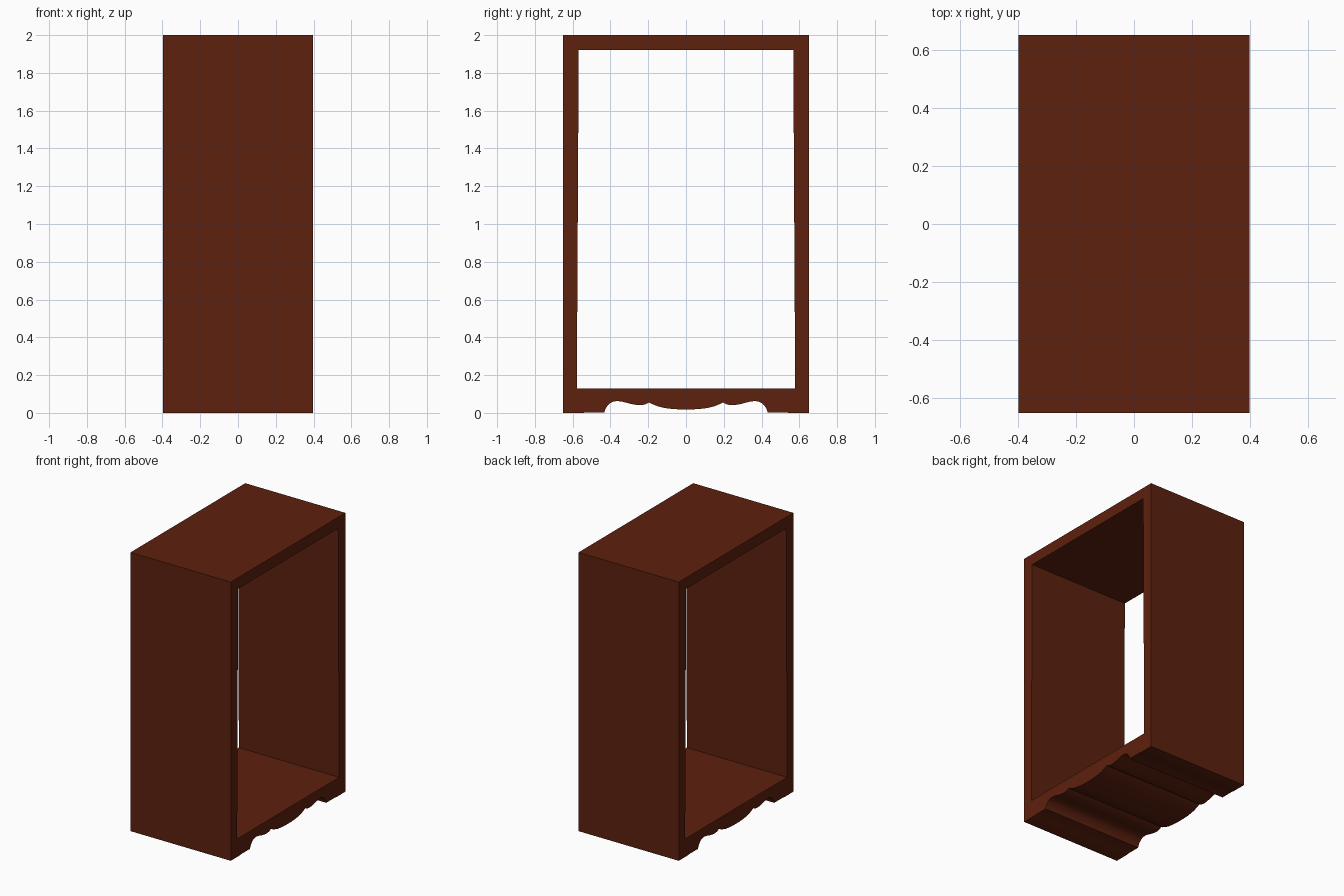
import bpy
import bmesh

if "Cube" in bpy.data.objects:
    bpy.data.objects.remove(bpy.data.objects["Cube"], do_unlink=True)

HALF_WIDTH, HALF_DEPTH, HEIGHT = 0.398, 0.65, 2.0
FLOOR, CEILING = 0.13, 1.92

# Dark red-brown wood
wood = bpy.data.materials.new("dark_wood")
wood.use_nodes = True
colour = (0.11, 0.0148, 0.0044, 1)
wood.diffuse_color = colour
wood.node_tree.nodes["Principled BSDF"].inputs["Base Color"].default_value = colour


def extrude_profile(name, profile):
    """Extrude a (y, z) outline across the full width."""
    bm = bmesh.new()
    face = bm.faces.new([bm.verts.new((-HALF_WIDTH, y, z)) for y, z in profile])
    result = bmesh.ops.extrude_face_region(bm, geom=[face])
    verts = [v for v in result["geom"] if isinstance(v, bmesh.types.BMVert)]
    bmesh.ops.translate(bm, verts=verts, vec=(2 * HALF_WIDTH, 0, 0))
    bmesh.ops.recalc_face_normals(bm, faces=bm.faces[:])
    mesh = bpy.data.meshes.new(name)
    bm.to_mesh(mesh)
    bm.free()
    mesh.materials.append(wood)
    obj = bpy.data.objects.new(name, mesh)
    bpy.context.collection.objects.link(obj)
    return obj


# Top panel
extrude_profile("top_panel", [(-HALF_DEPTH, CEILING), (HALF_DEPTH, CEILING),
                              (HALF_DEPTH, HEIGHT), (-HALF_DEPTH, HEIGHT)])

# Upright panels, slightly thinner towards the floor
for name, side in (("front_panel", -1), ("back_panel", 1)):
    extrude_profile(name, [(side * HALF_DEPTH, FLOOR), (side * HALF_DEPTH, CEILING),
                           (side * 0.568, CEILING), (side * 0.578, FLOOR)])

# Base with a scalloped underside, mirrored about the middle
half = [(HALF_DEPTH, 0), (0.54, 0), (0.535, 0.003), (0.432, 0.003),
        (0.427, 0.02), (0.416, 0.037), (0.4, 0.052), (0.385, 0.06),
        (0.365, 0.063), (0.34, 0.06), (0.29, 0.047), (0.26, 0.042),
        (0.235, 0.041), (0.215, 0.045), (0.195, 0.055), (0.18, 0.047),
        (0.15, 0.035), (0.115, 0.026), (0.075, 0.021), (0.03, 0.018)]
underside = half + [(-y, z) for y, z in reversed(half)]
base = extrude_profile("scalloped_base", underside + [(-HALF_DEPTH, FLOOR), (HALF_DEPTH, FLOOR)])

bpy.ops.object.select_all(action="DESELECT")
base.select_set(True)
bpy.context.view_layer.objects.active = base
bpy.ops.object.shade_smooth_by_angle(angle=0.6)
